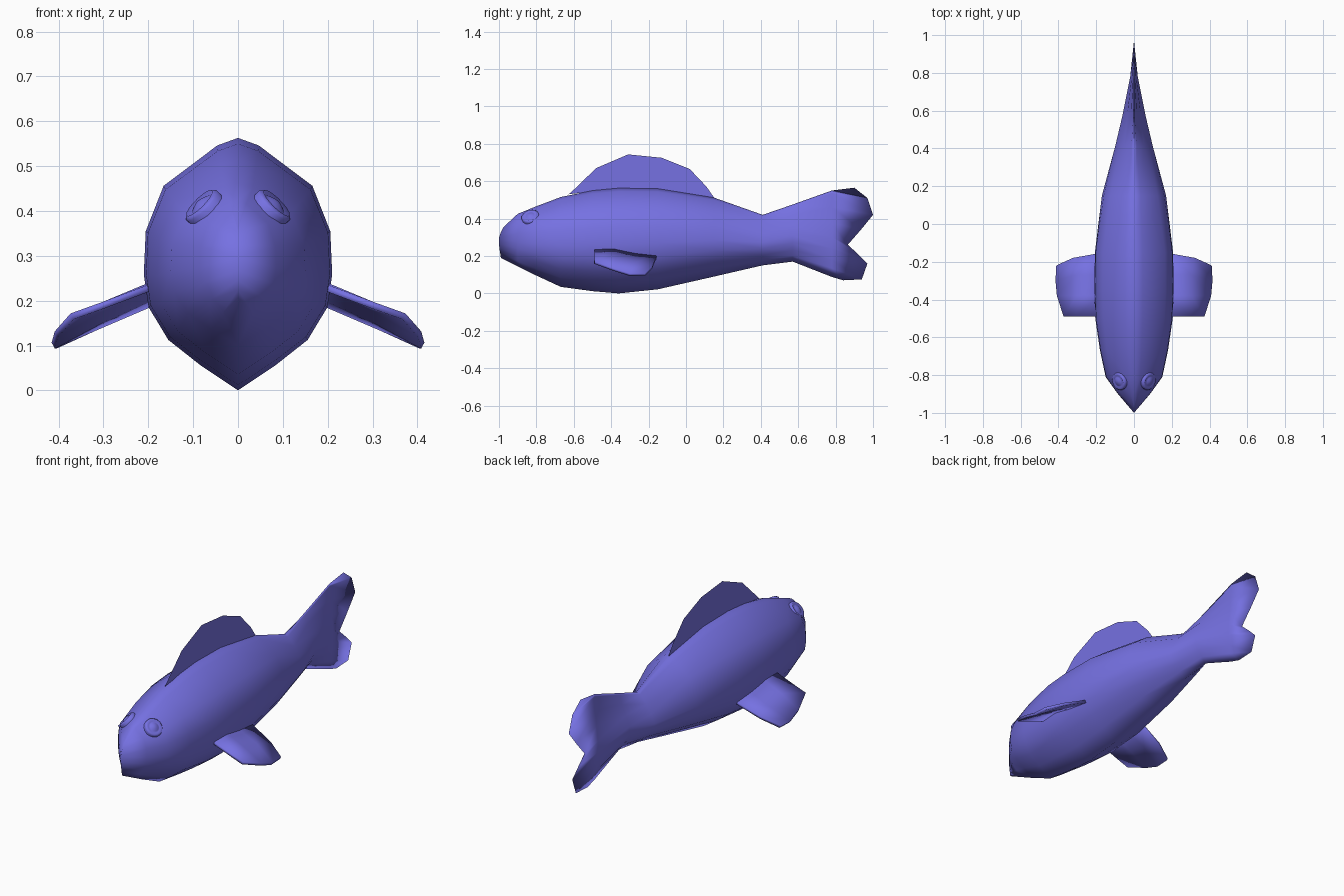
import bpy, bmesh, math
from mathutils import Vector

if "Cube" in bpy.data.objects:
    bpy.data.objects.remove(bpy.data.objects["Cube"])

skin = bpy.data.materials.new("periwinkle skin")
skin.diffuse_color = (0.18, 0.165, 0.76, 1)
skin.use_nodes = True
skin.node_tree.nodes["Principled BSDF"].inputs["Base Color"].default_value = skin.diffuse_color


def make(name, verts, faces, mirror=True, merge=False):
    me = bpy.data.meshes.new(name)
    me.from_pydata([tuple(v) for v in verts], [], faces)
    bm = bmesh.new()
    bm.from_mesh(me)
    if merge:
        bmesh.ops.remove_doubles(bm, verts=bm.verts, dist=0.0005)
    bm.to_mesh(me)
    bm.free()
    me.materials.append(skin)
    for p in me.polygons:
        p.use_smooth = True
    ob = bpy.data.objects.new(name, me)
    bpy.context.collection.objects.link(ob)
    if mirror:
        ob.modifiers.new("mirror", 'MIRROR')
    return ob


def grid(rows, flip=False):
    n = len(rows[0])
    faces = []
    for i in range(len(rows) - 1):
        for j in range(n - 1):
            f = (i * n + j, i * n + j + 1, (i + 1) * n + j + 1, (i + 1) * n + j)
            faces.append(f[::-1] if flip else f)
    return [v for r in rows for v in r], faces


# Body and tail: half sections lofted from snout edge to forked tail edge
heights = (1, .97, .81, .63, .46, .33, .2, .1, 0)
round_w = (0, .22, .79, .98, 1, .95, .74, .40, 0)
tail_w = (0, .06, .25, .60, 1, 1, .75, .35, 0)
stations = [  # y, bottom, top, half width, tail blend
    (-.90, .145, .425, .085, 0), (-.81, .10, .462, .15, 0),
    (-.67, .035, .515, .18, 0), (-.50, .012, .55, .205, 0),
    (-.36, 0, .563, .21, 0), (-.15, .022, .56, .207, 0),
    (.15, .09, .512, .17, .1), (.41, .15, .42, .10, .5),
    (.57, .17, .475, .062, 1), (.78, .088, .55, .02, 1)]
snout_y = (-.97, -.975, -.99, -1, -1, -.998, -.995, -.992, -.99)
rows = [[Vector((0, y, .19 + .17 * h)) for y, h in zip(snout_y, heights)]]
for y, lo, hi, w, t in stations:
    rows.append([Vector((w * (a + (b - a) * t), y, lo + (hi - lo) * h))
                 for h, a, b in zip(heights, round_w, tail_w)])
fork = ((.90, .565), (.97, .51), (1, .42), (.935, .34), (.865, .26),
        (.92, .21), (.97, .16), (.94, .075), (.84, .07))
rows.append([Vector((0, y, z)) for y, z in fork])
v, f = grid(rows)
body = make("body", v, f)

# Dorsal fin: flat sheet on the back
ridge = [(y, z) for y, z in ((.15, .512), (-.15, .555), (-.36, .558), (-.50, .545), (-.63, .53))]
crest = [(-.62, .535), (-.48, .67), (-.31, .743), (-.13, .725), (.02, .665), (.11, .57)]
pts = [(0, y, z) for y, z in ridge + crest]
make("dorsal_fin", pts, [tuple(range(len(pts)))], mirror=False)

# Side fins: drooping curved paddles
fin = [[(.18, -.49, .235), (.18, -.38, .24), (.18, -.27, .215), (.18, -.155, .20)],
       [(.30, -.49, .19), (.30, -.38, .185), (.30, -.27, .16), (.32, -.18, .14)],
       [(.37, -.49, .165), (.405, -.38, .125), (.412, -.30, .10), (.408, -.22, .10)]]
v, f = grid(fin, flip=True)
side = make("side_fins", v, f)
sol = side.modifiers.new("thickness", 'SOLIDIFY')
sol.thickness = 0.015
sol.offset = 0

# Eyes: raised ring with a domed centre, seated on the head
hit, loc, nor, idx = body.closest_point_on_mesh(Vector((.075, -.83, .405)))
nor = Vector((.68, -.25, .68)).normalized()
q = nor.to_track_quat('Z', 'Y')
profile = ((.048, -.02), (.048, .004), (.040, .012), (.030, .006), (.022, .010), (.010, .015), (.0002, .016))
rings = []
for r, h in profile:
    rings.append([loc + q @ Vector((r * math.cos(a), r * math.sin(a), h))
                  for a in (2 * math.pi * k / 16 for k in range(17))])
v, f = grid(rings)
make("eyes", v, f, merge=True)

# Consistent outward faces
for ob in (body, bpy.data.objects["eyes"]):
    bm = bmesh.new()
    bm.from_mesh(ob.data)
    bmesh.ops.recalc_face_normals(bm, faces=bm.faces)
    if sum(fc.normal.x * fc.calc_area() for fc in bm.faces) < 0:
        bmesh.ops.reverse_faces(bm, faces=bm.faces)
    bm.to_mesh(ob.data)
    bm.free()
